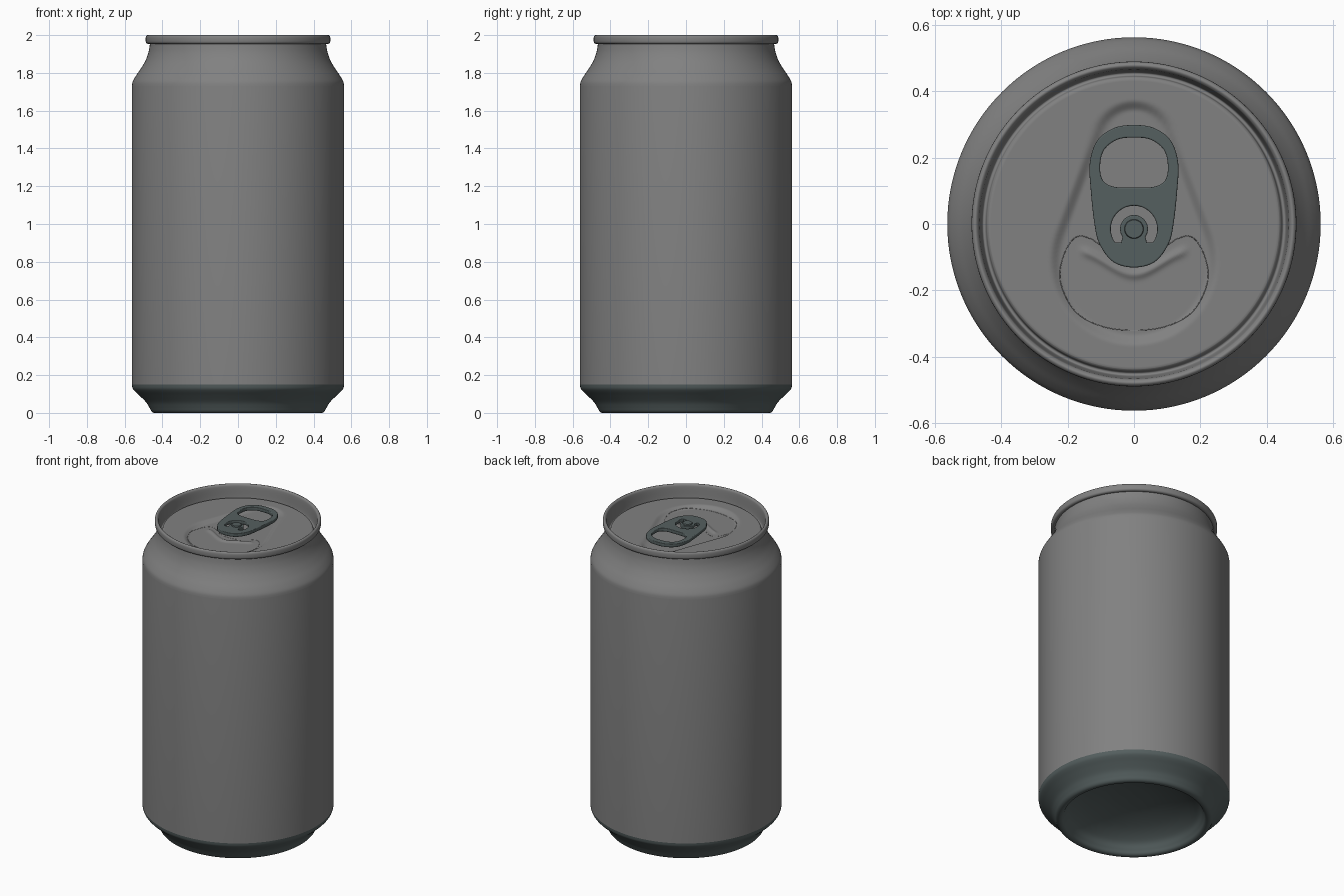
import bpy, bmesh, math

if "Cube" in bpy.data.objects:
    bpy.data.objects.remove(bpy.data.objects["Cube"])

SEG = 128
LID_Z = 1.926


def material(name, r, g, b):
    m = bpy.data.materials.new(name)
    m.diffuse_color = (r, g, b, 1)
    m.use_nodes = True
    m.node_tree.nodes["Principled BSDF"].inputs["Base Color"].default_value = m.diffuse_color
    return m


grey = material("grey_metal", 0.22, 0.22, 0.22)
dark = material("dark_metal", 0.09, 0.115, 0.115)


def smooth(pts, n=5, closed=False):
    """Catmull-Rom resampling of a 2D point list."""
    out, c = [], len(pts)
    for i in range(c if closed else c - 1):
        if closed:
            p = [pts[(i + k) % c] for k in (-1, 0, 1, 2)]
        else:
            p = [pts[min(max(i + k, 0), c - 1)] for k in (-1, 0, 1, 2)]
        for s in range(n):
            t = s / n
            out.append(tuple(0.5 * (2 * b + (d - a) * t + (2 * a - 5 * b + 4 * d - e) * t * t
                                    + (3 * b - a - 3 * d + e) * t ** 3)
                             for a, b, d, e in zip(*p)))
    return out if closed else out + [pts[-1]]


def mirrored(half):
    return half + [(-x, y) for x, y in reversed(half[1:-1])]


def finish(ob, mat, angle=40):
    ob.data.materials.clear()
    ob.data.materials.append(mat)
    bpy.ops.object.select_all(action='DESELECT')
    ob.select_set(True)
    bpy.context.view_layer.objects.active = ob
    if ob.type == 'CURVE':
        bpy.ops.object.convert(target='MESH')
    bpy.ops.object.shade_smooth_by_angle(angle=math.radians(angle))
    return ob


def lathe(name, profile, mat, relief=None, centre=(0, 0), seg=SEG):
    """Revolve (radius, z) points; relief(x, y) adds height."""
    bm = bmesh.new()
    rings = []
    for r, z in profile:
        ring = []
        for j in range(seg):
            a = 2 * math.pi * j / seg
            x, y = r * math.cos(a), r * math.sin(a)
            dz = relief(x, y) if relief and r < 0.43 else 0
            ring.append(bm.verts.new((x + centre[0], y + centre[1], z + dz)))
        rings.append(ring)
    for a, b in zip(rings, rings[1:]):
        for j in range(seg):
            k = (j + 1) % seg
            bm.faces.new((a[j], a[k], b[k], b[j]))
    bmesh.ops.remove_doubles(bm, verts=bm.verts, dist=1e-5)
    me = bpy.data.meshes.new(name)
    bm.to_mesh(me)
    bm.free()
    ob = bpy.data.objects.new(name, me)
    bpy.context.collection.objects.link(ob)
    return finish(ob, mat)


def outline(name, loops, dims, mat, bevel, extrude=0.0, offset=0.0, z=0.0):
    """Closed curve loops: filled plate with holes (2D) or thin bead (3D)."""
    cu = bpy.data.curves.new(name, 'CURVE')
    cu.dimensions = dims
    cu.fill_mode = 'BOTH' if dims == '2D' else 'FULL'
    cu.bevel_depth, cu.bevel_resolution = bevel, 2
    cu.extrude, cu.offset = extrude, offset
    for pts in loops:
        sp = cu.splines.new('POLY')
        sp.points.add(len(pts) - 1)
        for p, co in zip(sp.points, pts):
            p.co = (co[0], co[1], co[2] if len(co) > 2 else 0, 1)
        sp.use_cyclic_u = True
    ob = bpy.data.objects.new(name, cu)
    ob.location.z = z
    bpy.context.collection.objects.link(ob)
    return finish(ob, mat)


def ramp(t):
    t = min(max(t, 0), 1)
    return t * t * (3 - 2 * t)


def lid_relief(x, y):
    # teardrop recess: hull of a large front and a small back circle
    r1, r2, h = 0.255, 0.128, 0.36
    px, py = abs(x), y + 0.113
    b = (r1 - r2) / h
    a = math.sqrt(1 - b * b)
    k = -b * px + a * py
    if k < 0:
        d = math.hypot(px, py) - r1
    elif k > a * h:
        d = math.hypot(px, py - h) - r2
    else:
        d = a * px + b * py - r1
    z = -0.016 * ramp(-d / 0.036)
    # curved stiffening ridge on the opening panel
    arc = -0.152 + 0.07 * ramp(abs(x) / 0.17)
    z += 0.008 * math.exp(-((y - arc) / 0.013) ** 2) * ramp((0.175 - abs(x)) / 0.04)
    return z


# base: domed underside, standing ring, flared foot
dome = smooth([(0, 0.16), (0.15, 0.15), (0.29, 0.115), (0.375, 0.07), (0.405, 0.03),
               (0.418, 0.008), (0.432, 0), (0.447, 0.001), (0.459, 0.01), (0.47, 0.03),
               (0.487, 0.057), (0.52, 0.09), (0.546, 0.114), (0.558, 0.13), (0.562, 0.15)])
lathe("can_base", dome, dark)

# body wall, shoulder and neck
shoulder = smooth([(0.562, 1.73), (0.557, 1.755), (0.539, 1.787), (0.513, 1.825),
                   (0.49, 1.865), (0.475, 1.905), (0.468, 1.94), (0.467, 1.955)])
lathe("can_body", [(0.562, 0.15)] + shoulder, grey)

# lid: rolled rim, countersink groove and embossed panel
rim = smooth([(0.467, 1.955), (0.478, 1.954), (0.487, 1.961), (0.489, 1.977), (0.487, 1.993),
              (0.479, 2.0), (0.471, 1.996), (0.466, 1.983), (0.461, 1.93), (0.457, 1.907),
              (0.451, 1.903), (0.446, 1.907), (0.443, 1.92), (0.437, LID_Z)], 4)
panel = [(0.43 * (1 - i / 80), LID_Z) for i in range(81)]
lathe("lid", rim + panel, grey, relief=lid_relief)

# score line around the pour opening
half = [(0, -0.32), (0.1, -0.307), (0.18, -0.26), (0.222, -0.17), (0.21, -0.09),
        (0.175, -0.04), (0.13, -0.045), (0.06, -0.09), (0, -0.1)]
score = [(x, y, LID_Z + lid_relief(x, y)) for x, y in smooth(mirrored(half), 8, True)]
outline("opening_score_line", [score], '3D', grey, 0.0013)

# pull tab: plate with finger hole and C-shaped slot around the rivet tongue
plate = smooth(mirrored([(0, 0.298), (0.06, 0.289), (0.11, 0.252), (0.133, 0.185), (0.13, 0.1),
                         (0.119, 0), (0.104, -0.06), (0.063, -0.114), (0, -0.131)]), 6, True)
finger = smooth(mirrored([(0, 0.26), (0.05, 0.254), (0.09, 0.223), (0.102, 0.175),
                          (0.094, 0.132), (0.06, 0.112), (0, 0.11)]), 6, True)
arc = [math.radians(-35 + 250 * i / 36) for i in range(37)]
slot = [(0.07 * math.cos(a), 0.07 * math.sin(a) - 0.015) for a in arc]
slot.append((0.056 * math.cos(arc[-1] + 0.2), 0.056 * math.sin(arc[-1] + 0.2) - 0.015))
slot += [(0.042 * math.cos(a), 0.042 * math.sin(a) - 0.015) for a in reversed(arc)]
slot.append((0.056 * math.cos(arc[0] - 0.2), 0.056 * math.sin(arc[0] - 0.2) - 0.015))
outline("pull_tab", [plate, finger, slot], '2D', dark, 0.004, 0.007, -0.004, 1.946)

# rivet holding the tab
lathe("rivet", [(0.029, 1.905), (0.029, 1.96), (0.027, 1.964), (0, 1.964)],
      dark, centre=(0, -0.015), seg=48)
